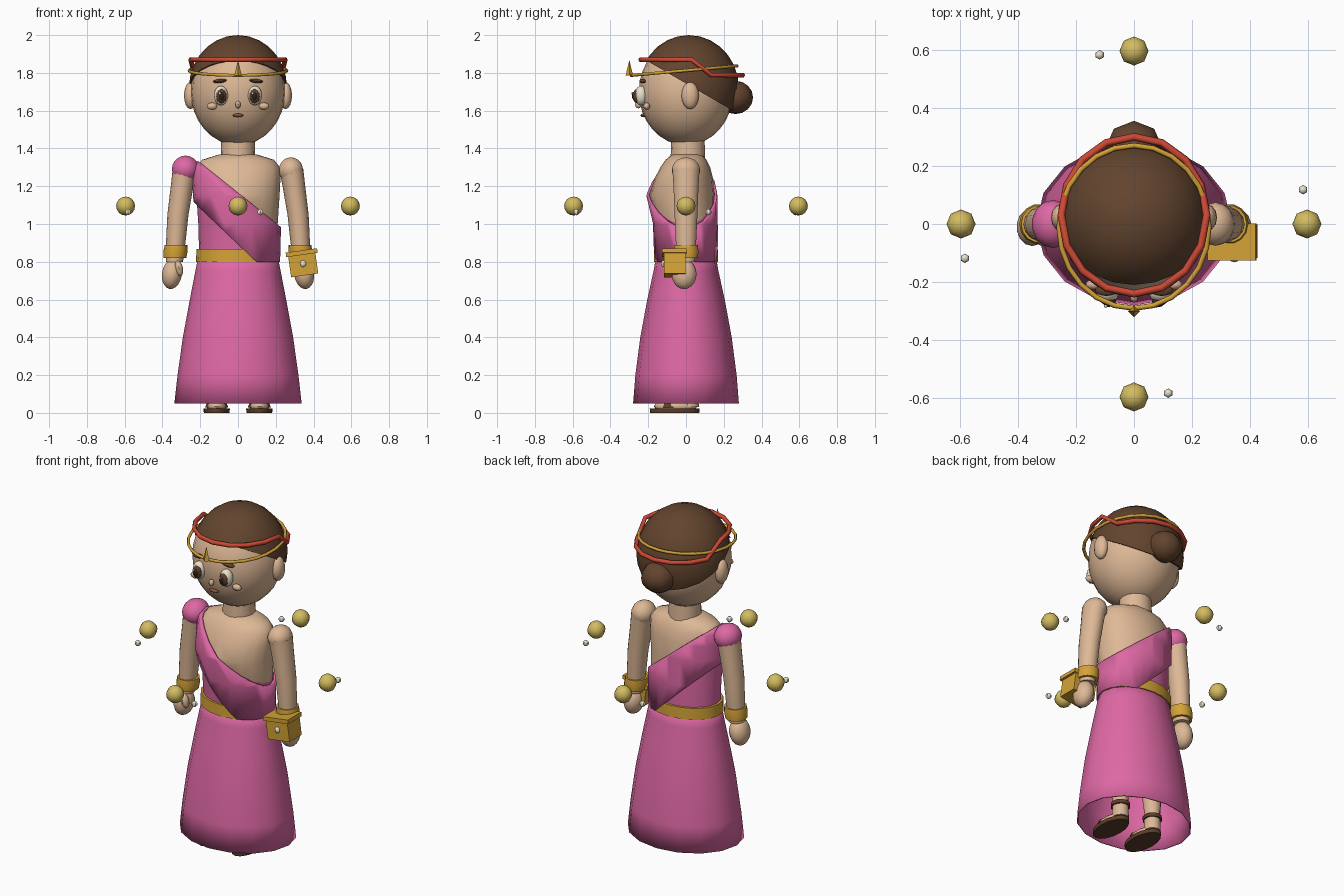
import bpy, bmesh, math
from mathutils import Vector, Matrix

if "Cube" in bpy.data.objects:
    bpy.data.objects.remove(bpy.data.objects["Cube"])


def material(name, r, g, b):
    m = bpy.data.materials.new(name)
    lin = [(c / 255 / 12.92) if c < 11 else ((c / 255 + 0.055) / 1.055) ** 2.4 for c in (r, g, b)]
    m.diffuse_color = (*lin, 1)
    m.use_nodes = True
    m.node_tree.nodes["Principled BSDF"].inputs["Base Color"].default_value = m.diffuse_color
    return m


SKIN = material("skin", 222, 184, 150)
HAIR = material("hair_brown", 98, 68, 46)
PINK = material("pink_cloth", 222, 104, 164)
GOLD = material("gold", 212, 162, 54)
RED = material("red_ribbon", 205, 72, 52)
ORB = material("pale_gold", 212, 188, 96)
CREAM = material("cream", 232, 226, 204)
DARK = material("dark_brown", 48, 32, 24)
LEATHER = material("leather", 92, 62, 42)
LIP = material("lip_brown", 140, 80, 60)


def finish(name, bm, mats, angle=50):
    bmesh.ops.recalc_face_normals(bm, faces=bm.faces)
    me = bpy.data.meshes.new(name)
    bm.to_mesh(me)
    bm.free()
    for m in mats if isinstance(mats, list) else [mats]:
        me.materials.append(m)
    ob = bpy.data.objects.new(name, me)
    bpy.context.collection.objects.link(ob)
    bpy.ops.object.select_all(action='DESELECT')
    ob.select_set(True)
    bpy.context.view_layer.objects.active = ob
    bpy.ops.object.shade_smooth_by_angle(angle=math.radians(angle))
    return ob


def ball_mesh(loc, radii, seg=16, rings=10, rot=(0, 'Y')):
    bm = bmesh.new()
    mat = Matrix.Translation(loc) @ Matrix.Rotation(math.radians(rot[0]), 4, rot[1]) @ Matrix.Diagonal((*radii, 1))
    bmesh.ops.create_uvsphere(bm, u_segments=seg, v_segments=rings, radius=1, matrix=mat)
    return bm


def ball(name, loc, radii, mat, seg=16, rings=10, rot=(0, 'Y')):
    return finish(name, ball_mesh(loc, radii, seg, rings, rot), mat)


def loft_mesh(rows, seg=16, caps=True):
    """Stack of ellipses: (z, rx, ry, cx, cy)."""
    bm = bmesh.new()
    loops = []
    for z, rx, ry, cx, cy in rows:
        loops.append([bm.verts.new((cx + rx * math.cos(a), cy + ry * math.sin(a), z))
                      for a in (2 * math.pi * i / seg for i in range(seg))])
    for a, b in zip(loops, loops[1:]):
        for i in range(seg):
            j = (i + 1) % seg
            bm.faces.new((a[i], a[j], b[j], b[i]))
    if caps:
        bm.faces.new(loops[0])
        bm.faces.new(loops[-1])
    return bm


def loft(name, rows, mat, seg=16, caps=True):
    return finish(name, loft_mesh(rows, seg, caps), mat)


def box(name, loc, size, mat, rot=0):
    bm = bmesh.new()
    m = Matrix.Translation(loc) @ Matrix.Rotation(math.radians(rot), 4, 'Y') @ Matrix.Diagonal((*size, 1))
    bmesh.ops.create_cube(bm, size=1, matrix=m)
    return finish(name, bm, mat, 30)


def ring(name, pts, r, mat, sides=6):
    """Closed tube through the points of a roughly level loop."""
    bm = bmesh.new()
    n, loops = len(pts), []
    pts = [Vector(p) for p in pts]
    for i, p in enumerate(pts):
        t = (pts((i + 1) % n) if callable(pts) else pts[(i + 1) % n]) - pts[i - 1]
        side = t.cross(Vector((0, 0, 1))).normalized()
        up = side.cross(t).normalized()
        loops.append([bm.verts.new(p + r * (math.cos(a) * side + math.sin(a) * up))
                      for a in (2 * math.pi * k / sides for k in range(sides))])
    for i in range(n):
        a, b = loops[i], loops[(i + 1) % n]
        for k in range(sides):
            l = (k + 1) % sides
            bm.faces.new((a[k], a[l], b[l], b[k]))
    return finish(name, bm, mat, 65)


def cut(bm, co, no, **kw):
    bmesh.ops.bisect_plane(bm, geom=bm.verts[:] + bm.edges[:] + bm.faces[:], plane_co=co, plane_no=no, **kw)


# Head and neck
ball("head", (0, 0, 1.70), (0.25, 0.25, 0.283), SKIN, 24, 16)
loft("neck", [(1.33, 0.092, 0.092, 0, 0.01), (1.46, 0.088, 0.088, 0, 0.01)], SKIN)

# Hair cap cut along a tilted hairline, and bun
bm = ball_mesh((0, 0.015, 1.72), (0.26, 0.265, 0.28), 20, 14)
cut(bm, (0, -0.2, 1.86), (0, 0.58, 1), clear_inner=True)
bmesh.ops.holes_fill(bm, edges=[e for e in bm.edges if e.is_boundary])
finish("hair_cap", bm, HAIR)
ball("hair_bun", (0, 0.262, 1.67), (0.098, 0.093, 0.088), HAIR, 8, 8)

# Ribbon steps down behind the ears; circlet tilts forward with a spike
band = []
for i in range(16):
    a = 2 * math.pi * i / 16
    band.append((0.25 * math.cos(a), 0.03 + 0.27 * math.sin(a), 1.87 if math.sin(a) < 0.1 else 1.788))
ring("ribbon", band, 0.013, RED)
circlet = []
for i in range(24):
    a = 2 * math.pi * i / 24
    circlet.append((0.258 * math.cos(a), -0.01 + 0.28 * math.sin(a), 1.812 + 0.025 * math.sin(a)))
ring("circlet", circlet, 0.009, GOLD)
loft("circlet_spike", [(1.785, 0.02, 0.02, 0, -0.3), (1.865, 0.001, 0.001, 0, -0.3)], GOLD, 4)

# Face
ball("nose", (0, -0.252, 1.632), (0.014, 0.018, 0.02), SKIN, 8, 6)
ball("mouth", (0, -0.225, 1.575), (0.03, 0.016, 0.01), LIP, 10, 6)
for s, n in ((-1, "right"), (1, "left")):
    ball(n + "_ear", (0.252 * s, 0.022, 1.68), (0.034, 0.046, 0.072), SKIN, 12, 8)
    ball(n + "_eye", (0.09 * s, -0.238, 1.68), (0.038, 0.034, 0.052), CREAM, 14, 10)
    ball(n + "_iris", (0.088 * s, -0.26, 1.677), (0.028, 0.021, 0.038), LEATHER, 12, 8)
    ball(n + "_pupil", (0.087 * s, -0.27, 1.677), (0.017, 0.016, 0.025), DARK, 10, 8)
    ball(n + "_eye_glint", (0.087 * s - 0.01, -0.283, 1.692), (0.007, 0.006, 0.008), CREAM, 6, 5)
    ball(n + "_eyebrow", (0.095 * s, -0.228, 1.757), (0.04, 0.02, 0.011), HAIR, 10, 6, (6 * s, 'Y'))
    ball(n + "_cheek", (0.138 * s, -0.208, 1.624), (0.029, 0.018, 0.019), SKIN, 10, 6)

# Torso: bare above the diagonal neckline, cloth below it
TORSO = [(0.80, 0.205, 0.155, 0, 0), (1.0, 0.21, 0.155, 0, -0.003), (1.15, 0.22, 0.172, 0, -0.022),
         (1.24, 0.225, 0.155, 0, -0.012), (1.30, 0.222, 0.132, 0, -0.004), (1.34, 0.19, 0.108, 0, 0),
         (1.368, 0.10, 0.08, 0, 0.005)]
NECKLINE = (0, 0, 1.165), Vector((0.8, 0, 1)).normalized()
bm = loft_mesh(TORSO, 20)
cut(bm, *NECKLINE)
for f in bm.faces:
    if (f.calc_center_median() - Vector(NECKLINE[0])).dot(NECKLINE[1]) < 0:
        f.material_index = 1
finish("torso", bm, [SKIN, PINK])

# Diagonal drape wrapped over the torso
bm = loft_mesh([(z, rx + 0.018, ry + 0.016, cx, cy) for z, rx, ry, cx, cy in TORSO], 20, False)
cut(bm, NECKLINE[0], NECKLINE[1], clear_outer=True)
cut(bm, (0, 0, 0.893), (0.95, 0, 1), clear_inner=True)
drape = finish("shoulder_drape", bm, PINK)
mod = drape.modifiers.new("thickness", 'SOLIDIFY')
mod.thickness = 0.014

# Skirt, open at the hem, and belt
skirt = loft("skirt", [(0.05, 0.337, 0.28, 0, 0), (0.2, 0.32, 0.268, 0, 0), (0.4, 0.292, 0.242, 0, 0),
                       (0.6, 0.255, 0.205, 0, 0), (0.75, 0.226, 0.172, 0, 0), (0.84, 0.208, 0.157, 0, 0)],
             PINK, 16, False)
mod = skirt.modifiers.new("thickness", 'SOLIDIFY')
mod.thickness = 0.008
loft("belt", [(0.80, 0.222, 0.17, 0, 0), (0.868, 0.22, 0.168, 0, 0)], GOLD, 20)

for s, n in ((-1, "right"), (1, "left")):
    # Arms, cuffs and hands
    loft(n + "_arm", [(0.80, 0.045, 0.05, 0.336 * s, -0.002), (0.92, 0.052, 0.056, 0.328 * s, 0),
                      (1.05, 0.056, 0.062, 0.318 * s, 0), (1.2, 0.06, 0.068, 0.296 * s, 0),
                      (1.29, 0.064, 0.074, 0.282 * s, 0)], SKIN, 14)
    ball(n + "_shoulder", (0.28 * s, 0, 1.285), (0.066, 0.075, 0.068), SKIN, 14, 10)
    loft(n + "_cuff", [(0.82, 0.06, 0.064, 0.334 * s, 0), (0.855, 0.064, 0.068, 0.331 * s, 0),
                       (0.888, 0.06, 0.064, 0.328 * s, 0)], GOLD, 14)
    ball(n + "_hand", (0.35 * s, -0.01, 0.735), (0.054, 0.066, 0.08), SKIN, 14, 10, (-8 * s, 'Y'))
    ball(n + "_thumb", (0.312 * s, -0.055, 0.765), (0.021, 0.024, 0.042), SKIN, 8, 6, (12 * s, 'Y'))
    # Legs and sandals
    x = 0.113 * s
    loft(n + "_leg", [(0.03, 0.046, 0.048, x, 0.02), (0.14, 0.043, 0.045, x, 0.02), (0.35, 0.062, 0.064, x, 0.01),
                      (0.8, 0.07, 0.07, 0.1 * s, 0)], SKIN, 12)
    ball(n + "_foot", (x, -0.055, 0.035), (0.056, 0.115, 0.035), SKIN, 14, 8)
    loft(n + "_sole", [(0, 0.068, 0.13, x, -0.06), (0.022, 0.07, 0.132, x, -0.06)], LEATHER, 16)
    loft(n + "_toe_strap", [(0.028, 0.062, 0.05, x, -0.09), (0.055, 0.05, 0.045, x, -0.09)], LEATHER, 12)
    loft(n + "_ankle_strap", [(0.1, 0.052, 0.054, x, 0.02), (0.122, 0.052, 0.054, x, 0.02)], LEATHER, 12)

# Cloth cap over one shoulder
ball("shoulder_cloth", (-0.278, 0, 1.29), (0.074, 0.083, 0.072), PINK, 14, 10)

# Small casket in the hand, with lid and pearl clasp
box("casket", (0.345, -0.06, 0.785), (0.145, 0.115, 0.115), GOLD, -8)
box("casket_lid", (0.337, -0.062, 0.848), (0.168, 0.128, 0.024), GOLD, -8)
ball("casket_pearl", (0.345, -0.12, 0.79), (0.016, 0.012, 0.018), CREAM, 8, 6)

# Orbs and pearls floating around the figure
for i in range(4):
    turn = Matrix.Rotation(i * math.pi / 2, 4, 'Z')
    ball(f"orb_{i + 1}", turn @ Vector((0.595, 0, 1.095)), (0.05,) * 3, ORB, 8, 8)
    ball(f"pearl_{i + 1}", turn @ Vector((0.582, 0.118, 1.063)), (0.017,) * 3, CREAM, 6, 5)
